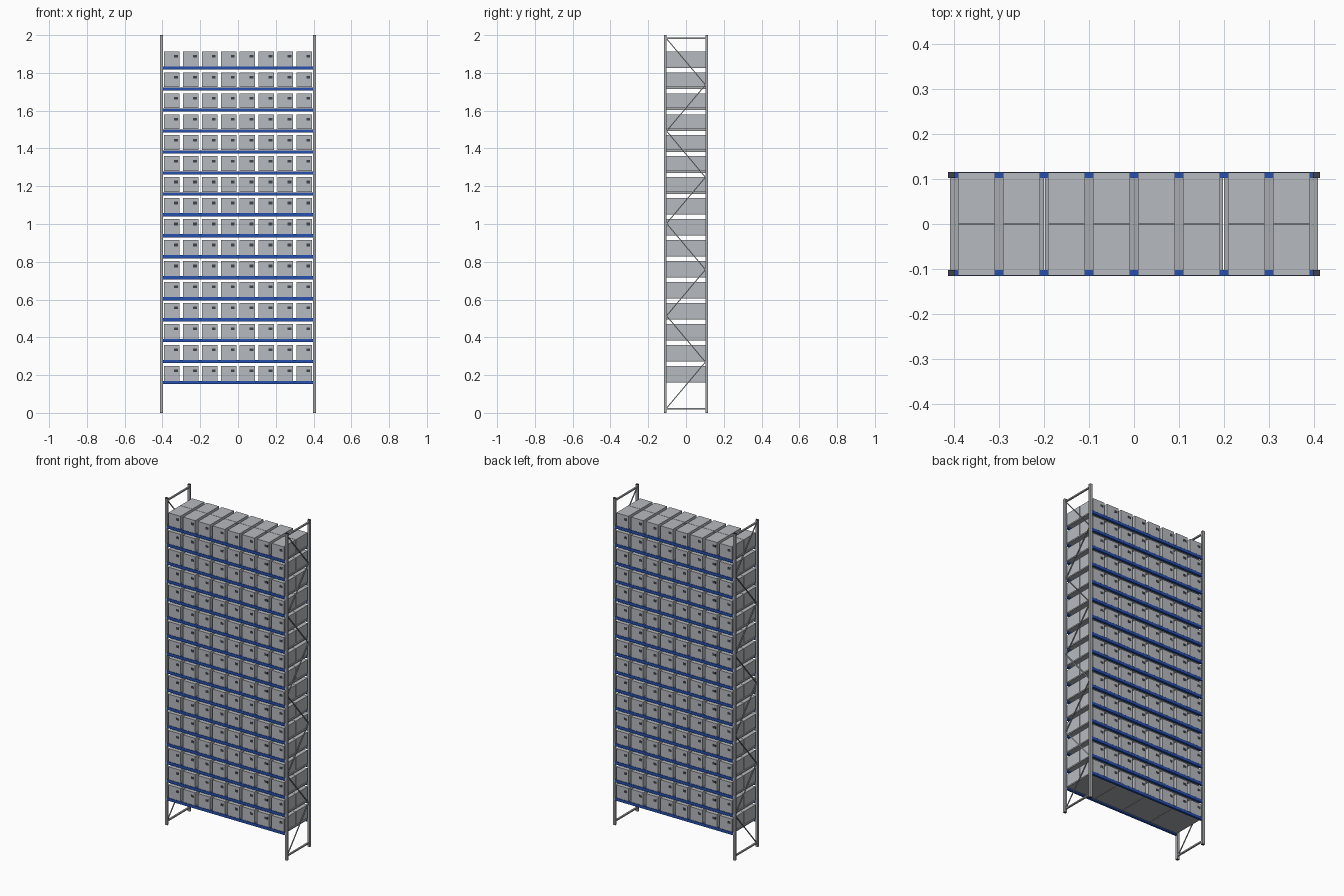
import bpy, bmesh, math
from mathutils import Vector

old = bpy.data.objects.get("Cube")
if old:
    bpy.data.objects.remove(old)


def material(name, rgb):
    m = bpy.data.materials.new(name)
    m.use_nodes = True
    m.diffuse_color = (*rgb, 1)
    m.node_tree.nodes["Principled BSDF"].inputs["Base Color"].default_value = (*rgb, 1)
    return m


CARTON = material("carton grey", (0.47, 0.49, 0.52))
STEEL = material("steel grey", (0.40, 0.41, 0.43))
BLUE = material("beam blue", (0.02, 0.08, 0.42))
DARK = material("dark grey", (0.05, 0.055, 0.07))

LEVELS, BAYS = 16, 8
PITCH_Z, PITCH_X = 0.111, 0.1
DECK_TOP = 0.17
POST_X, POST_Y = 0.406, 0.109


def finish(name, bm, mat):
    bmesh.ops.recalc_face_normals(bm, faces=bm.faces)
    mesh = bpy.data.meshes.new(name)
    bm.to_mesh(mesh)
    bm.free()
    mesh.materials.append(mat)
    ob = bpy.data.objects.new(name, mesh)
    bpy.context.collection.objects.link(ob)
    return ob


def add_box(bm, lo, hi):
    vs = bmesh.ops.create_cube(bm, size=1)["verts"]
    lo, hi = Vector(lo), Vector(hi)
    for v in vs:
        v.co = (lo + hi) / 2 + v.co * (hi - lo)


def boxes(name, mat, *spans):
    bm = bmesh.new()
    for lo, hi in spans:
        add_box(bm, lo, hi)
    return finish(name, bm, mat)


def repeat(ob, count, step):
    a = ob.modifiers.new("repeat", "ARRAY")
    a.count = count
    a.use_relative_offset = False
    a.use_constant_offset = True
    a.constant_offset_displace = step


def fill_rack(ob):
    repeat(ob, BAYS, (PITCH_X, 0, 0))
    repeat(ob, LEVELS, (0, 0, PITCH_Z))


# Cartons: two deep, with a hand hole on each outer end
cx, top = -0.35, DECK_TOP + 0.079
w = 0.041
fill_rack(boxes("cartons", CARTON,
                ((cx - w, -0.115, DECK_TOP), (cx + w, -0.001, top)),
                ((cx - w, 0.001, DECK_TOP), (cx + w, 0.115, top))))
hx, hz = 0.022, DECK_TOP + 0.053
fill_rack(boxes("hand_holes", DARK,
                ((cx + hx - 0.01, -0.116, hz - 0.007), (cx + hx + 0.01, -0.1145, hz + 0.007)),
                ((cx - hx - 0.01, 0.1145, hz - 0.007), (cx - hx + 0.01, 0.116, hz + 0.007))))

# Blue beams at front and back of each level
beams = boxes("beams", BLUE, *[
    ((-0.4, s * POST_Y - 0.007, DECK_TOP - 0.018), (0.4, s * POST_Y + 0.007, DECK_TOP - 0.001))
    for s in (-1, 1)])
repeat(beams, LEVELS, (0, 0, PITCH_Z))

# Deck panels between the beams
deck = boxes("deck_panels", STEEL, *[
    ((-0.398 + i * 0.199 + 0.001, -0.102, DECK_TOP - 0.009),
     (-0.398 + (i + 1) * 0.199 - 0.001, 0.102, DECK_TOP - 0.001)) for i in range(4)])
repeat(deck, LEVELS, (0, 0, PITCH_Z))

# Uprights, with dark feet and caps
corners = [(sx * POST_X, sy * POST_Y) for sx in (-1, 1) for sy in (-1, 1)]
boxes("uprights", STEEL, *[
    ((x - 0.008, y - 0.007, 0.003), (x + 0.008, y + 0.007, 1.997)) for x, y in corners])
boxes("feet_and_caps", DARK, *[
    ((x - 0.008, y - 0.007, z), (x + 0.008, y + 0.007, z + 0.003))
    for x, y in corners for z in (0, 1.997)])

# Horizontal ties at the bottom and top of each end frame
boxes("end_ties", STEEL, *[
    ((s * 0.404 - 0.005, -0.102, z - 0.004), (s * 0.404 + 0.005, 0.102, z + 0.004))
    for s in (-1, 1) for z in (0.023, 1.984)])

# Zigzag bracing on each end frame
bm = bmesh.new()
z0, step = 0.025, 0.2445
for s in (-1, 1):
    for i in range(8):
        side = -1 if i % 2 == 0 else 1
        a = Vector((s * 0.405, side * 0.103, z0 + i * step))
        b = Vector((s * 0.405, -side * 0.103, z0 + (i + 1) * step))
        vs = bmesh.ops.create_cube(bm, size=1)["verts"]
        turn = (b - a).to_track_quat("Z", "X")
        for v in vs:
            v.co = (a + b) / 2 + turn @ Vector((v.co.x * 0.005, v.co.y * 0.005, v.co.z * (b - a).length))
finish("diagonal_braces", bm, STEEL)
